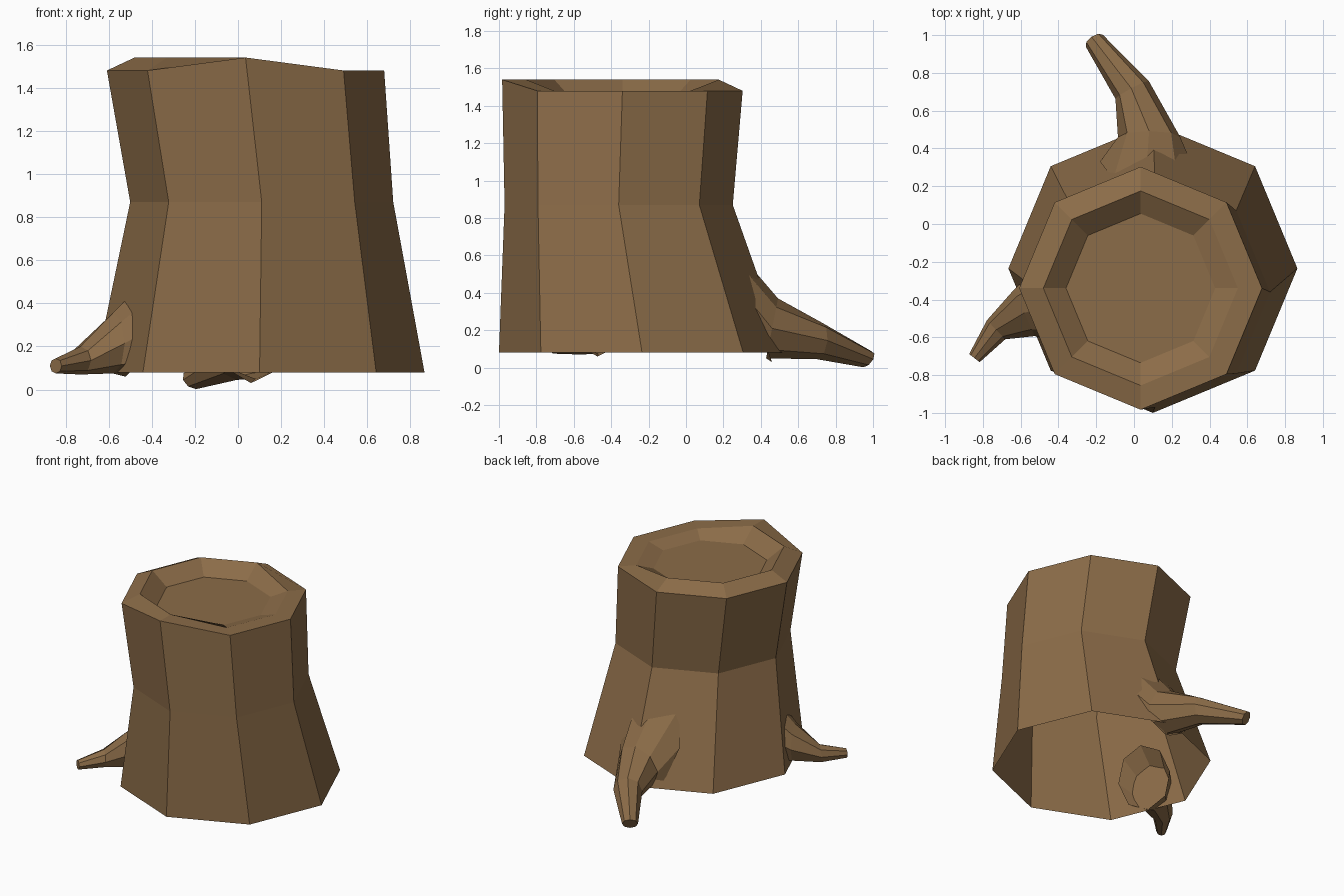
import bpy, bmesh, math
from mathutils import Vector

if "Cube" in bpy.data.objects:
    bpy.data.objects.remove(bpy.data.objects["Cube"])

bark = bpy.data.materials.new("bark brown")
bark.diffuse_color = (0.26, 0.15, 0.065, 1)
bark.use_nodes = True
bark.node_tree.nodes["Principled BSDF"].inputs["Base Color"].default_value = bark.diffuse_color


def make_object(name, bm):
    mesh = bpy.data.meshes.new(name)
    bmesh.ops.recalc_face_normals(bm, faces=bm.faces)
    bm.to_mesh(mesh)
    bm.free()
    mesh.materials.append(bark)
    obj = bpy.data.objects.new(name, mesh)
    bpy.context.collection.objects.link(obj)
    return obj


def loft(name, rings):
    """Join rings of points with quads and cap the last ring; the first stays open."""
    bm = bmesh.new()
    loops = [[bm.verts.new(p) for p in ring] for ring in rings]
    for a, b in zip(loops, loops[1:]):
        n = len(a)
        for i in range(n):
            j = (i + 1) % n
            bm.faces.new((a[i], a[j], b[j], b[i]))
    bm.faces.new(loops[-1])
    return make_object(name, bm)


def octagon(x, y, z, r, raised=()):
    """Level eight-sided ring; corners listed in raised are lifted."""
    return [Vector((x + r * math.cos(i * math.pi / 4),
                    y + r * math.sin(i * math.pi / 4),
                    z + (0.06 if i in raised else 0))) for i in range(8)]


# Trunk: open underneath, flared foot, uneven rim and a shallow hollow on top
loft("trunk", [
    octagon(0.10, -0.235, 0.08, 0.765),
    octagon(0.11, -0.36, 0.87, 0.61),
    octagon(0.035, -0.34, 1.48, 0.643, raised=(6,)),
    octagon(0.035, -0.34, 1.48, 0.515, raised=(2, 3, 4, 5, 6)),
    octagon(0.035, -0.34, 1.445, 0.395),
])


def root(name, sections, heading, sides=8):
    """Tapered tube; section = (centre, half width, half height, lean, turn)."""
    rings = []
    for centre, w, h, lean, turn in sections:
        a = math.radians(heading + turn)
        forward = Vector((math.cos(a), math.sin(a), 0))
        across = Vector((-math.sin(a), math.cos(a), 0))
        up = Vector((0, 0, 1)) - forward * lean
        rings.append([Vector(centre)
                      + across * w * math.cos(k * 2 * math.pi / sides)
                      + up * h * math.sin(k * 2 * math.pi / sides)
                      for k in range(sides)])
    return loft(name, rings)


# Large root at the back, curving to the left
root("back_root", [
    ((0.06, 0.33, 0.37), 0.24, 0.34, 0.38, 0),
    ((0.08, 0.46, 0.21), 0.165, 0.16, -0.2, 0),
    ((-0.01, 0.71, 0.145), 0.10, 0.10, -0.1, 28),
    ((-0.21, 0.97, 0.045), 0.055, 0.043, -0.6, 35),
], heading=90)

# Smaller root at the left
root("left_root", [
    ((-0.47, -0.45, 0.29), 0.20, 0.23, 0.25, 0),
    ((-0.58, -0.47, 0.215), 0.135, 0.14, 0.0, 0),
    ((-0.73, -0.56, 0.135), 0.07, 0.065, 0.0, 20),
    ((-0.845, -0.71, 0.11), 0.035, 0.035, 0.0, 28),
], heading=204)
